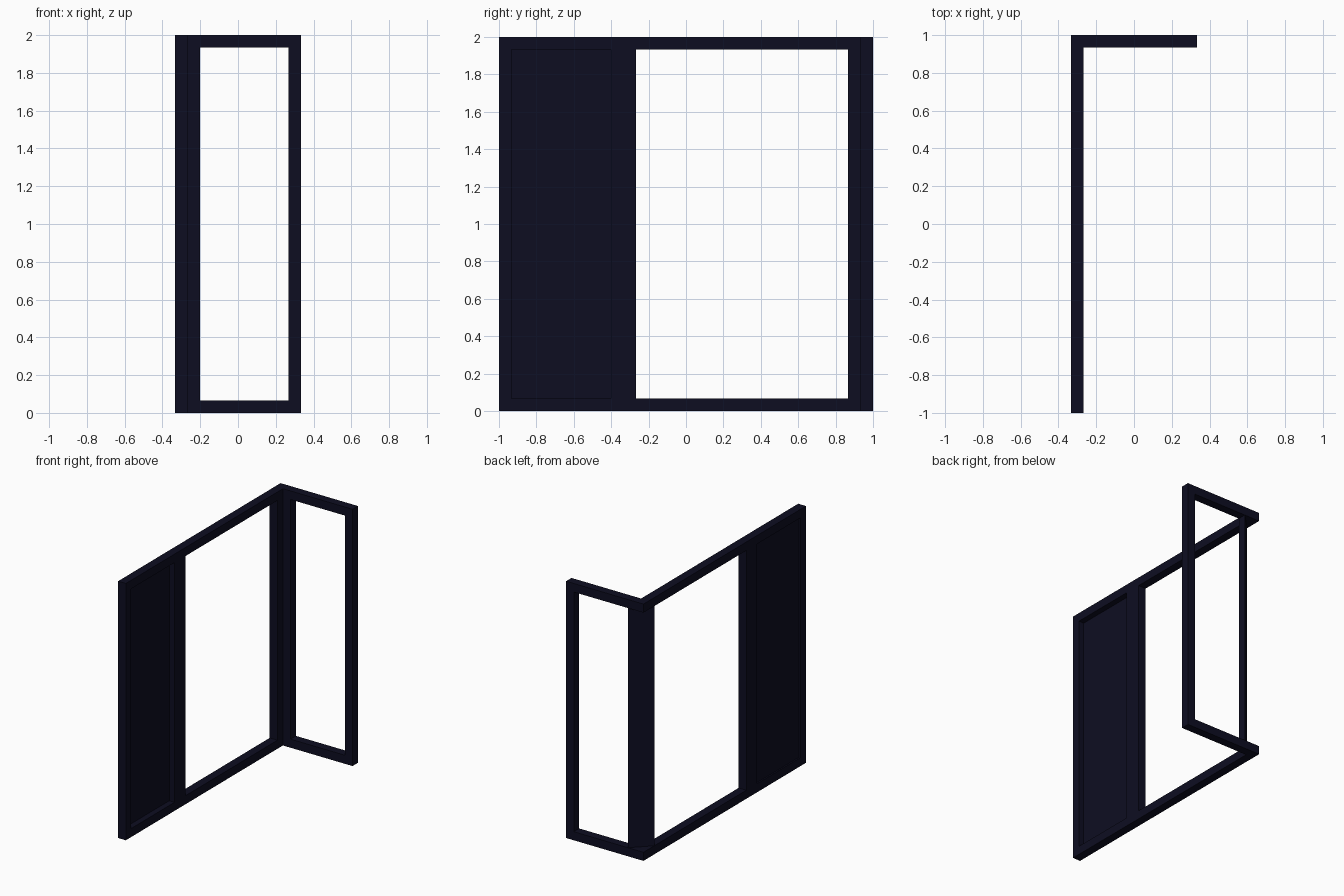
import bpy, bmesh

if "Cube" in bpy.data.objects:
    bpy.data.objects.remove(bpy.data.objects["Cube"])

# One dark navy colour for the whole frame
navy = bpy.data.materials.new("dark_navy")
navy.diffuse_color = (0.004, 0.004, 0.0155, 1)
navy.use_nodes = True
navy.node_tree.nodes["Principled BSDF"].inputs["Base Color"].default_value = navy.diffuse_color

T = 1 / 15           # bar thickness
X0, X1 = -1 / 3, 1 / 3
Y0, Y1 = -1.0, 1.0
H = 2.0


def prism(name, outline, z0, z1):
    """Extrude a flat outline of (x, y) points from z0 to z1."""
    bm = bmesh.new()
    base = bm.faces.new([bm.verts.new((x, y, z0)) for x, y in outline])
    top = bmesh.ops.extrude_face_region(bm, geom=[base])["geom"]
    verts = [g for g in top if isinstance(g, bmesh.types.BMVert)]
    bmesh.ops.translate(bm, verts=verts, vec=(0, 0, z1 - z0))
    bmesh.ops.recalc_face_normals(bm, faces=bm.faces)
    me = bpy.data.meshes.new(name)
    bm.to_mesh(me)
    bm.free()
    me.materials.append(navy)
    ob = bpy.data.objects.new(name, me)
    bpy.context.collection.objects.link(ob)
    return ob


def box(name, xa, xb, ya, yb, za, zb):
    return prism(name, [(xa, ya), (xb, ya), (xb, yb), (xa, yb)], za, zb)


# L-shaped top and bottom rails running along both walls
rail = [(X0, Y0), (X0 + T, Y0), (X0 + T, Y1 - T), (X1, Y1 - T), (X1, Y1), (X0, Y1)]
prism("bottom_rail", rail, 0, T)
prism("top_rail", rail, H - T, H)

# Upright posts between the rails
box("end_post", X0, X0 + T, Y0, Y0 + T, T, H - T)
box("middle_post", X0, X0 + T, -0.4, -0.4 + 2 * T, T, H - T)
box("short_wall_post", X1 - T, X1, Y1 - T, Y1, T, H - T)

# Corner posts, cut off diagonally at the outer corner
inner = (X0 + T, Y1 - T)
prism("corner_post_long_side", [(X0, Y1 - 2 * T), (X0 + T, Y1 - 2 * T), inner], T, H - T)
prism("corner_post_short_side", [inner, (X0 + 2 * T, Y1 - T), (X0 + 2 * T, Y1)], T, H - T)

# Thin recessed panel filling the narrow bay
box("recessed_panel", -0.322, -0.312, Y0 + T, -0.4, T, H - T)
